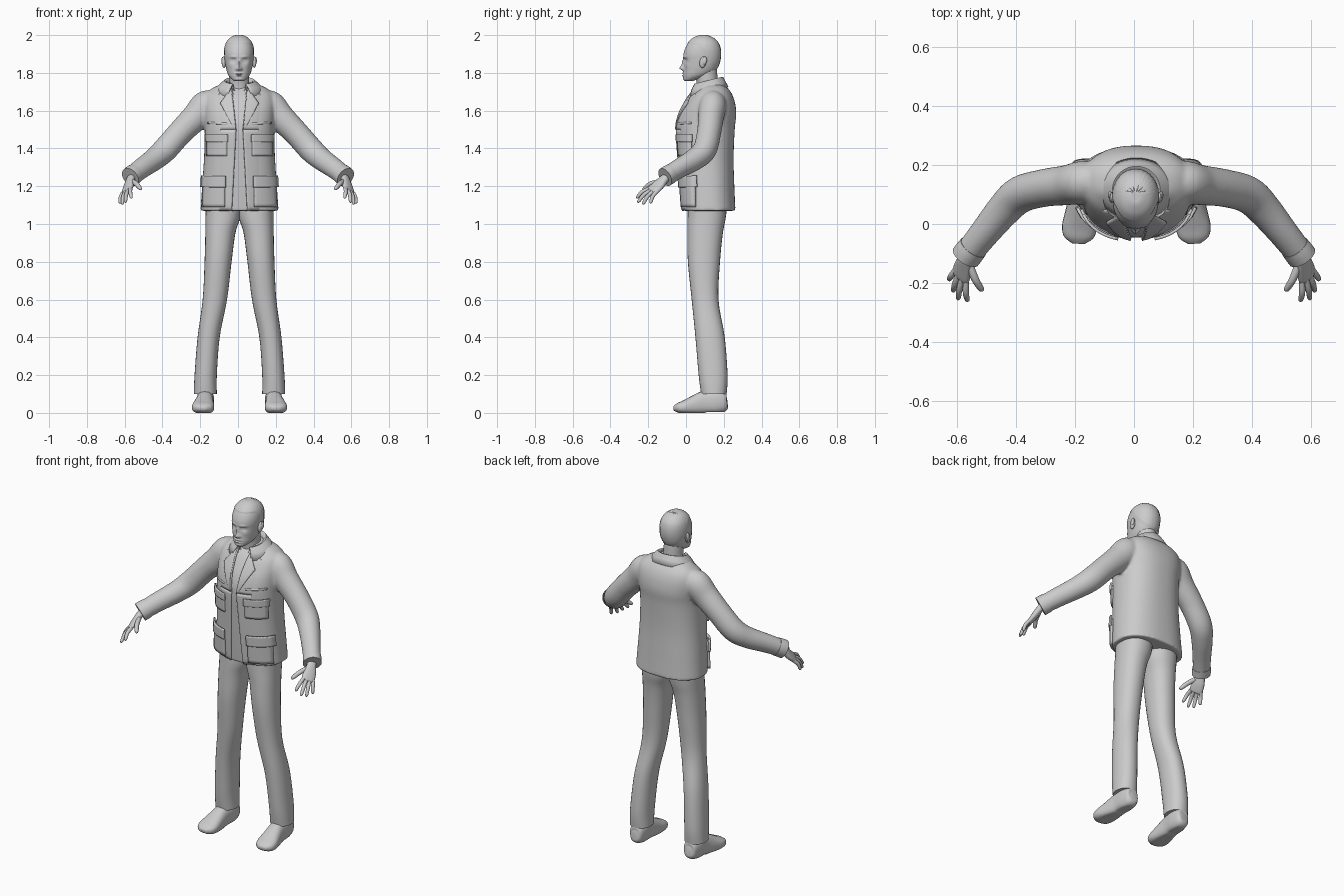
import bpy, bmesh, math
from math import sin, cos, pi, exp
from mathutils import Vector, Matrix
from mathutils.bvhtree import BVHTree

if "Cube" in bpy.data.objects:
    bpy.data.objects.remove(bpy.data.objects["Cube"])

CX = 0.008  # the figure's midline


def smooth_keys(keys, steps):
    """Catmull-Rom interpolation of tuples (x, y, z, rx, ry)."""
    out = []
    for i in range(len(keys) - 1):
        p = [keys[min(max(i + j, 0), len(keys) - 1)] for j in (-1, 0, 1, 2)]
        for k in range(steps):
            t = k / steps
            out.append([0.5 * (2*b + (c-a)*t + (2*a-5*b+4*c-d)*t*t + (3*b-a-3*c+d)*t**3)
                        for a, b, c, d in zip(*p)])
    return out + [list(keys[-1])]


def loft(bm, keys, n=24, power=2.0, steps=4, ref=None):
    """Skin superellipse rings; flat rings, or across the path when ref is given."""
    rings = smooth_keys(keys, steps)
    loops = []
    for i, r in enumerate(rings):
        c = Vector(r[:3])
        u, v = Vector((1, 0, 0)), Vector((0, 1, 0))
        if ref:
            a, b = rings[max(i - 1, 0)], rings[min(i + 1, len(rings) - 1)]
            t = (Vector(b[:3]) - Vector(a[:3])).normalized()
            u = Vector(ref)
            u = (u - t * t.dot(u)).normalized()
            v = t.cross(u)
        ring = []
        for k in range(n):
            a = 2 * pi * k / n
            x, y = [math.copysign(abs(f) ** (2 / power), f) for f in (cos(a), sin(a))]
            ring.append(bm.verts.new(c + u * x * r[3] + v * y * r[4]))
        loops.append(ring)
    for a, b in zip(loops, loops[1:]):
        for k in range(n):
            bm.faces.new((a[k], a[(k+1) % n], b[(k+1) % n], b[k]))
    bm.faces.new(loops[0])
    bm.faces.new(loops[-1])


def finish(bm, name, mirror=False, offset=0.0, angle=60):
    bmesh.ops.recalc_face_normals(bm, faces=bm.faces)
    me = bpy.data.meshes.new(name)
    bm.to_mesh(me)
    bm.free()
    me.shade_smooth()
    me.set_sharp_from_angle(angle=math.radians(angle))
    ob = bpy.data.objects.new(name, me)
    bpy.context.collection.objects.link(ob)
    ob.location.x = offset
    if mirror:
        ob.modifiers.new("mirror", 'MIRROR').use_mirror_merge = False
    return ob


def slab(bm, grid):
    v = [[bm.verts.new(p) for p in row] for row in grid]
    for a, b in zip(v, v[1:]):
        for k in range(len(a) - 1):
            bm.faces.new((a[k], a[k+1], b[k+1], b[k]))


# trousers
bm = bmesh.new()
legs = [(.10, .12, .242, .08, .215), (.2, .12, .238, .067, .22), (.4, .105, .222, .05, .205),
        (.6, .066, .195, .03, .172), (.8, .042, .185, .01, .18), (.95, .022, .181, .008, .195),
        (1.03, -.002, .18, .008, .21), (1.12, -.01, .18, .01, .22)]
loft(bm, [((a+b)/2, (f+k)/2, z, (b-a)/2, (k-f)/2) for z, a, b, f, k in legs], 28, 2.2, 5)
finish(bm, "trousers", True, CX)

# shoes, soles flattened onto the ground
bm = bmesh.new()
loft(bm, [(.178, .219, .055, .02, .025), (.178, .208, .055, .038, .05), (.18, .16, .06, .046, .065),
          (.183, .10, .055, .045, .062), (.188, .04, .04, .053, .05), (.193, -.01, .03, .059, .036),
          (.195, -.045, .026, .05, .025), (.196, -.066, .024, .022, .011)], 24, 2.5, 4, (1, 0, 0))
for v in bm.verts:
    v.co.z = max(v.co.z, 0.018 if v.co.y > .09 and v.co.z < -.02 else 0.004 * (v.co.y > .1))
finish(bm, "shoes", True, CX)

# jacket: torso and sleeves fused into one smooth skin
bm = bmesh.new()
torso = [(1.07, -.018, .262, .207), (1.2, -.028, .256, .198), (1.35, -.038, .252, .188),
         (1.5, -.046, .258, .184), (1.58, -.03, .266, .188), (1.64, .0, .26, .19),
         (1.685, .03, .245, .18), (1.715, .06, .225, .15), (1.735, .075, .205, .11), (1.75, .09, .19, .06)]
loft(bm, [(CX, (f+b)/2, z, rx, (b-f)/2) for z, f, b, rx in torso], 48, 2.35, 5)
for s in (-1, 1):
    arm = [(.11, .145, 1.66, .05, .05), (.165, .142, 1.63, .072, .08), (.225, .132, 1.565, .068, .074),
           (.305, .122, 1.485, .064, .067), (.385, .10, 1.395, .063, .066), (.44, .05, 1.345, .058, .06),
           (.51, -.035, 1.295, .05, .054), (.568, -.108, 1.25, .046, .05)]
    loft(bm, [(s * k[0], *k[1:]) for k in arm], 28, 2, 5, (0, 1, 0))
jacket = finish(bm, "jacket")
rm = jacket.modifiers.new("fuse", 'REMESH')
rm.mode, rm.voxel_size, rm.use_smooth_shade = 'VOXEL', 0.008, True
sm = jacket.modifiers.new("soften", 'SMOOTH')
sm.factor, sm.iterations = 0.5, 5
bpy.context.view_layer.update()
bvh = BVHTree.FromObject(jacket, bpy.context.evaluated_depsgraph_get())


def panel(name, corners, lift=(.004, .004), thick=.012, nu=8, nv=8):
    """Cloth patch laid on the jacket front, on both sides.
    corners: inner-bottom, outer-bottom, outer-top, inner-top as (x, z)."""
    bm = bmesh.new()
    a, b, c, d = [Vector(p) for p in corners]
    for s in (-1, 1):
        grid = []
        for j in range(nv + 1):
            row = []
            for i in range(nu + 1):
                u, v = i / nu, j / nv
                p = a.lerp(b, u).lerp(d.lerp(c, u), v)
                x = CX + s * p.x
                hit, nor, _, _ = bvh.ray_cast(Vector((x, -1, p.y)), Vector((0, 1, 0)))
                if hit is None:
                    hit, nor, _, _ = bvh.find_nearest(Vector((x, 0, p.y)))
                row.append(hit + nor * (lift[0] + (lift[1] - lift[0]) * u))
            grid.append(row)
        slab(bm, grid)
    ob = finish(bm, name)
    so = ob.modifiers.new("cloth", 'SOLIDIFY')
    so.thickness, so.offset = thick, 0
    return ob


# open jacket fronts, lapels, pockets and flaps
panel("jacket_front_edge", [(.04, 1.072), (.12, 1.072), (.12, 1.5), (.017, 1.5)], (.003, -.008), .012, 8, 24)
panel("jacket_upper_edge", [(.017, 1.5), (.12, 1.5), (.13, 1.68), (.04, 1.715)], (.003, -.008), .012, 8, 14)
panel("lapel", [(.018, 1.5), (.026, 1.5), (.10, 1.635), (.045, 1.715)], (.009, .006), .008, 8, 14)
panel("chest_pocket", [(.065, 1.36), (.168, 1.36), (.168, 1.465), (.065, 1.465)])
panel("chest_flap", [(.06, 1.435), (.171, 1.435), (.171, 1.475), (.06, 1.475)], (.01, .01), .01)
panel("chest_seam", [(.06, 1.525), (.165, 1.53), (.165, 1.54), (.06, 1.535)], (.001, .001), .006, 8, 2)
panel("hip_pocket", [(.075, 1.09), (.188, 1.09), (.183, 1.24), (.075, 1.24)], (.007, .007), .016)
panel("hip_flap", [(.07, 1.195), (.19, 1.195), (.186, 1.255), (.07, 1.255)], (.015, .015), .01)

# folded collar
bm = bmesh.new()
grid = []
for i in range(41):
    a = math.radians(-62 + 304 * i / 40)
    row = []
    for rx, ry, z, dz in ((.066, .066, 1.715, .015), (.072, .073, 1.752, .02), (.08, .079, 1.755, .02),
                          (.105, .09, 1.732, .02), (.131, .105, 1.698, .026)):
        row.append((CX + rx * cos(a), .115 + ry * sin(a), z + dz * sin(a)))
    grid.append(row)
slab(bm, grid)
so = finish(bm, "collar").modifiers.new("cloth", 'SOLIDIFY')
so.thickness, so.offset = .01, 0

# shirt collar points inside the lapels
bm = bmesh.new()
slab(bm, [[(.004, .035, 1.665), (.03, .03, 1.685)], [(.025, .052, 1.71), (.05, .06, 1.72)],
          [(.05, .075, 1.75), (.062, .08, 1.735)]])
finish(bm, "shirt_collar", True, CX).modifiers.new("cloth", 'SOLIDIFY').thickness = .006

# cuffs
bm = bmesh.new()
loft(bm, [(.545, -.079, 1.268, .049, .053), (.557, -.094, 1.259, .05, .054),
          (.57, -.111, 1.248, .05, .054)], 28, 2, 3, (0, 1, 0))
finish(bm, "cuffs", True, 0, 40)

# hands
bm = bmesh.new()
across = Vector((.63, .72, -.29)).normalized()
knuckle = Vector((.587, -.176, 1.178))
loft(bm, [(.555, -.09, 1.262, .024, .02), (.569, -.118, 1.235, .026, .019), (.578, -.145, 1.206, .035, .018),
          (*knuckle, .037, .014), (.589, -.184, 1.17, .03, .009)], 20, 2.4, 4, across)
tips = [(.565, -.263, 1.138), (.597, -.257, 1.115), (.614, -.23, 1.105), (.628, -.19, 1.11)]
fingers = [(knuckle + across * (-.028 + .0187 * i), Vector(t), .0105) for i, t in enumerate(tips)]
fingers.append((Vector((.556, -.142, 1.225)), Vector((.514, -.228, 1.185)), .013))
for base, tip, r in fingers:
    mid = base.lerp(tip, .5) + Vector((.003, -.003, .007))
    loft(bm, [(*base, r, r), (*mid, r, r), (*base.lerp(tip, .9), r*.8, r*.8), (*tip, r*.3, r*.3)],
         12, 2, 4, across)
finish(bm, "hands", True)

# neck
bm = bmesh.new()
loft(bm, [(0, .12, 1.66, .062, .058), (0, .113, 1.74, .054, .055), (0, .105, 1.8, .054, .06),
          (0, .10, 1.85, .055, .06)], 28)
finish(bm, "neck", False, CX * .7)

# head: skull loft, then face features pushed in and out
bm = bmesh.new()
skull = [(1.756, .0, .03, .02), (1.764, -.011, .06, .036), (1.785, -.014, .12, .055), (1.81, -.013, .155, .065),
         (1.84, -.011, .172, .072), (1.87, -.012, .181, .076), (1.90, -.013, .184, .078), (1.93, -.004, .181, .076),
         (1.957, .011, .171, .068), (1.98, .033, .15, .051), (1.994, .06, .122, .028), (1.999, .08, .10, .008)]
loft(bm, [(0, (f+b)/2, z, rx, (b-f)/2) for z, f, b, rx in skull], 80, 2.15, 7)
# features: x, z, spread x, spread z, push forward
features = [(0, 1.825, .012, .012, .020), (0, 1.85, .008, .022, .011), (.012, 1.82, .007, .007, .007),
            (.031, 1.865, .014, .010, -.011), (.031, 1.864, .009, .005, .006), (.03, 1.885, .02, .006, .005),
            (0, 1.797, .02, .004, .007), (0, 1.785, .017, .004, .007), (0, 1.791, .022, .0022, -.004),
            (0, 1.766, .02, .009, .004), (.045, 1.838, .014, .014, .003)]
for v in bm.verts:
    x, y, z = v.co
    if y < .07:
        fade = min(1, (.07 - y) / .04)
        for fx, fz, sx, sz, push in features:
            v.co.y -= fade * push * exp(-((abs(x) - fx) / sx) ** 2 - ((z - fz) / sz) ** 2)
    if z > 1.957 - 1.25 * max(0, y - .06):  # cropped hair
        out = Vector((x, y - .085, (z - 1.88) * .5)).normalized()
        v.co += out * (.0025 + .001 * sin(40 * math.atan2(x, y - .085)) * (y > .1))
        v.co.z = min(v.co.z, 2.0)
finish(bm, "head", False, CX * .7)

# ears
bm = bmesh.new()
for pos, size in (((.080, .09, 1.857), (.011, .018, .031)), ((.087, .098, 1.864), (.007, .013, .022))):
    bmesh.ops.create_uvsphere(bm, u_segments=16, v_segments=10, radius=1, matrix=Matrix.Translation(pos)
                              @ Matrix.Rotation(-.2, 4, 'X') @ Matrix.Diagonal((*size, 1)))
finish(bm, "ears", True, CX * .7)
